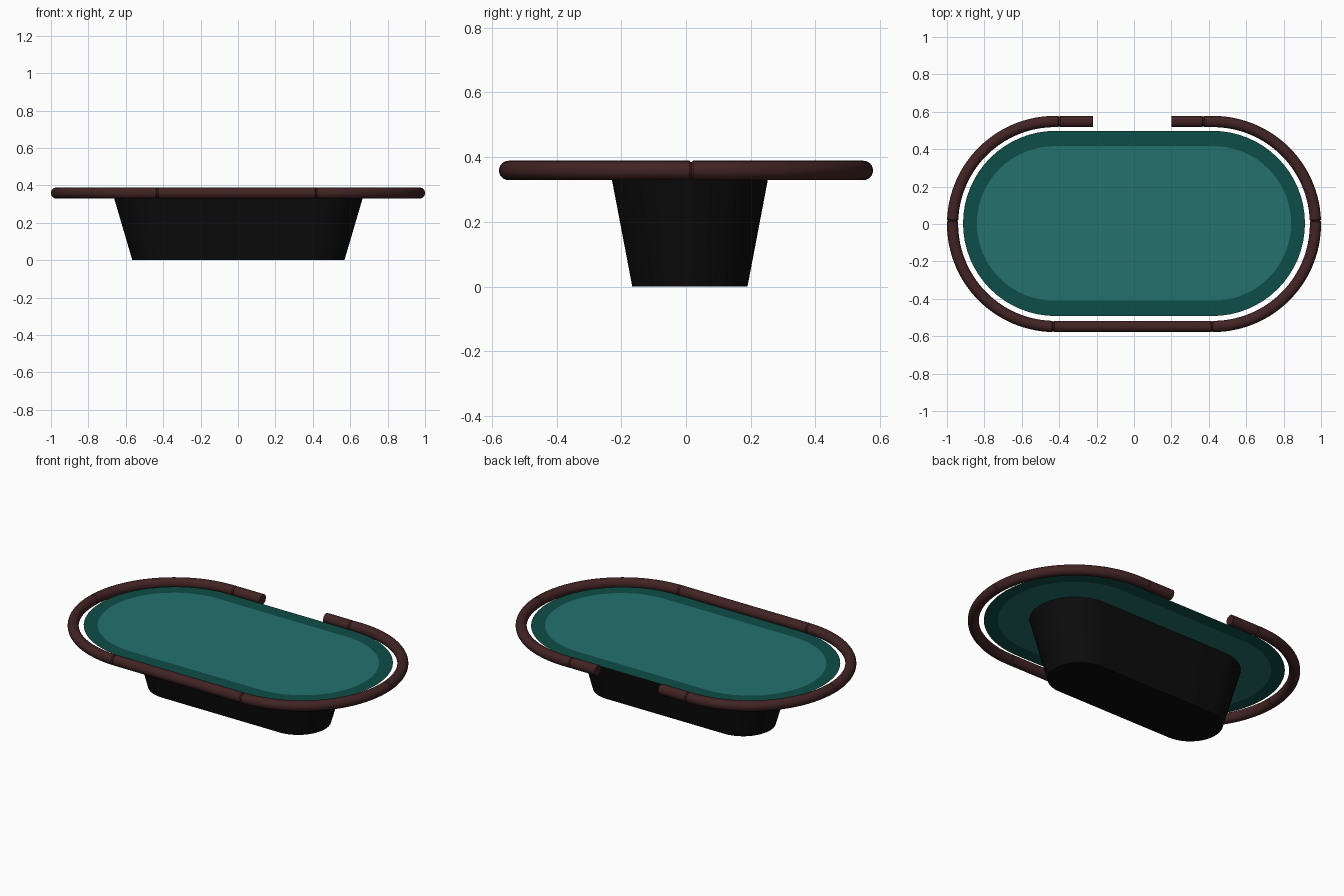
import bpy, bmesh, math
from mathutils import Vector

if "Cube" in bpy.data.objects:
    bpy.data.objects.remove(bpy.data.objects["Cube"])


def material(name, rgb):
    m = bpy.data.materials.new(name)
    m.diffuse_color = (*rgb, 1)
    m.use_nodes = True
    m.node_tree.nodes["Principled BSDF"].inputs["Base Color"].default_value = m.diffuse_color
    return m


RAIL = material("dark_brown_leather", (0.054, 0.017, 0.017))
FELT = material("teal_felt", (0.017, 0.165, 0.155))
EDGE = material("dark_teal_felt", (0.004, 0.075, 0.065))
BLACK = material("black_base", (0.0035, 0.0035, 0.0035))


def finish(bm, name, mat, smooth=True, recalc=True):
    if recalc:
        bmesh.ops.recalc_face_normals(bm, faces=bm.faces)
    me = bpy.data.meshes.new(name)
    bm.to_mesh(me)
    bm.free()
    me.materials.append(mat)
    ob = bpy.data.objects.new(name, me)
    bpy.context.collection.objects.link(ob)
    if smooth:
        bpy.ops.object.select_all(action='DESELECT')
        ob.select_set(True)
        bpy.context.view_layer.objects.active = ob
        bpy.ops.object.shade_smooth_by_angle(angle=math.radians(35))
    return ob


def stadium(bm, hx, hy, z, cx=0, cy=0, n=32):
    """Counter-clockwise loop of a straight-sided oval."""
    vs = []
    for side, start in ((1, -math.pi / 2), (-1, math.pi / 2)):
        for i in range(n + 1):
            a = start + math.pi * i / n
            vs.append(bm.verts.new((cx + side * (hx - hy) + hy * math.cos(a),
                                    cy + hy * math.sin(a), z)))
    return vs


def bridge(bm, a, b):
    n = len(a)
    for i in range(n):
        j = (i + 1) % n
        bm.faces.new((a[i], a[j], b[j], b[i]))


# playing surface and its darker border
TOP = 0.36
bm = bmesh.new()
bm.faces.new(stadium(bm, 0.84, 0.413, TOP, cy=0.003))
finish(bm, "playing_surface", FELT, False, False)

bm = bmesh.new()
bridge(bm, stadium(bm, 0.914, 0.495, TOP, cy=0.003),
       stadium(bm, 0.84, 0.413, TOP, cy=0.003))
finish(bm, "surface_border", EDGE, False, False)

# tapered pedestal
bm = bmesh.new()
low = stadium(bm, 0.567, 0.178, 0, 0.002, 0.012)
high = stadium(bm, 0.672, 0.246, TOP - 0.003, 0.002, 0.012)
bridge(bm, low, high)
bm.faces.new(low[::-1])
bm.faces.new(high)
finish(bm, "pedestal", BLACK)

# padded rail, swept along an oval path in separate segments
R, L, TUBE = 0.548, 0.422, 0.03
ARC = math.pi * R
TOTAL = 4 * L + 2 * ARC


def path(s):
    """Point and outward direction, starting at back centre and going left."""
    if s < L:
        return Vector((-s, R, 0)), Vector((0, 1, 0))
    if s < L + ARC:
        a = math.pi / 2 + (s - L) / R
        d = Vector((math.cos(a), math.sin(a), 0))
        return Vector((-L, 0, 0)) + R * d, d
    if s < 3 * L + ARC:
        return Vector((s - 2 * L - ARC, -R, 0)), Vector((0, -1, 0))
    if s < 3 * L + 2 * ARC:
        a = -math.pi / 2 + (s - 3 * L - ARC) / R
        d = Vector((math.cos(a), math.sin(a), 0))
        return Vector((L, 0, 0)) + R * d, d
    return Vector((TOTAL - s, R, 0)), Vector((0, 1, 0))


def rail_segment(name, s0, s1, pinch0=True, pinch1=True, sides=24):
    bm = bmesh.new()
    n = max(2, round((s1 - s0) / 0.03))
    e = 0.006
    stops = [(s0, 0.85 if pinch0 else 1)]
    stops += [(s0 + e + (s1 - s0 - 2 * e) * i / n, 1) for i in range(n + 1)]
    stops += [(s1, 0.85 if pinch1 else 1)]
    prev = None
    for k, (s, f) in enumerate(stops):
        p, d = path(s)
        ring = []
        for i in range(sides):
            a = 2 * math.pi * i / sides
            v = p + d * (TUBE * f * math.cos(a))
            v.z = TOP - 0.001 + TUBE * f * math.sin(a)
            ring.append(bm.verts.new(v))
        if prev:
            bridge(bm, prev, ring)
        if k in (0, len(stops) - 1):
            bm.faces.new(ring)
        prev = ring
    finish(bm, name, RAIL)


quarter = R * (math.pi / 2 - 0.03)
cuts = [0.22, 0.40, L + quarter, L + ARC - 0.01, 3 * L + ARC - 0.005,
        TOTAL - L - quarter, TOTAL - 0.37, TOTAL - 0.20]
names = ["back_left_rail", "left_rear_rail", "left_front_rail", "front_rail",
         "right_front_rail", "right_rear_rail", "back_right_rail"]
for i, nm in enumerate(names):
    rail_segment(nm, cuts[i], cuts[i + 1], i > 0, i < len(names) - 1)
